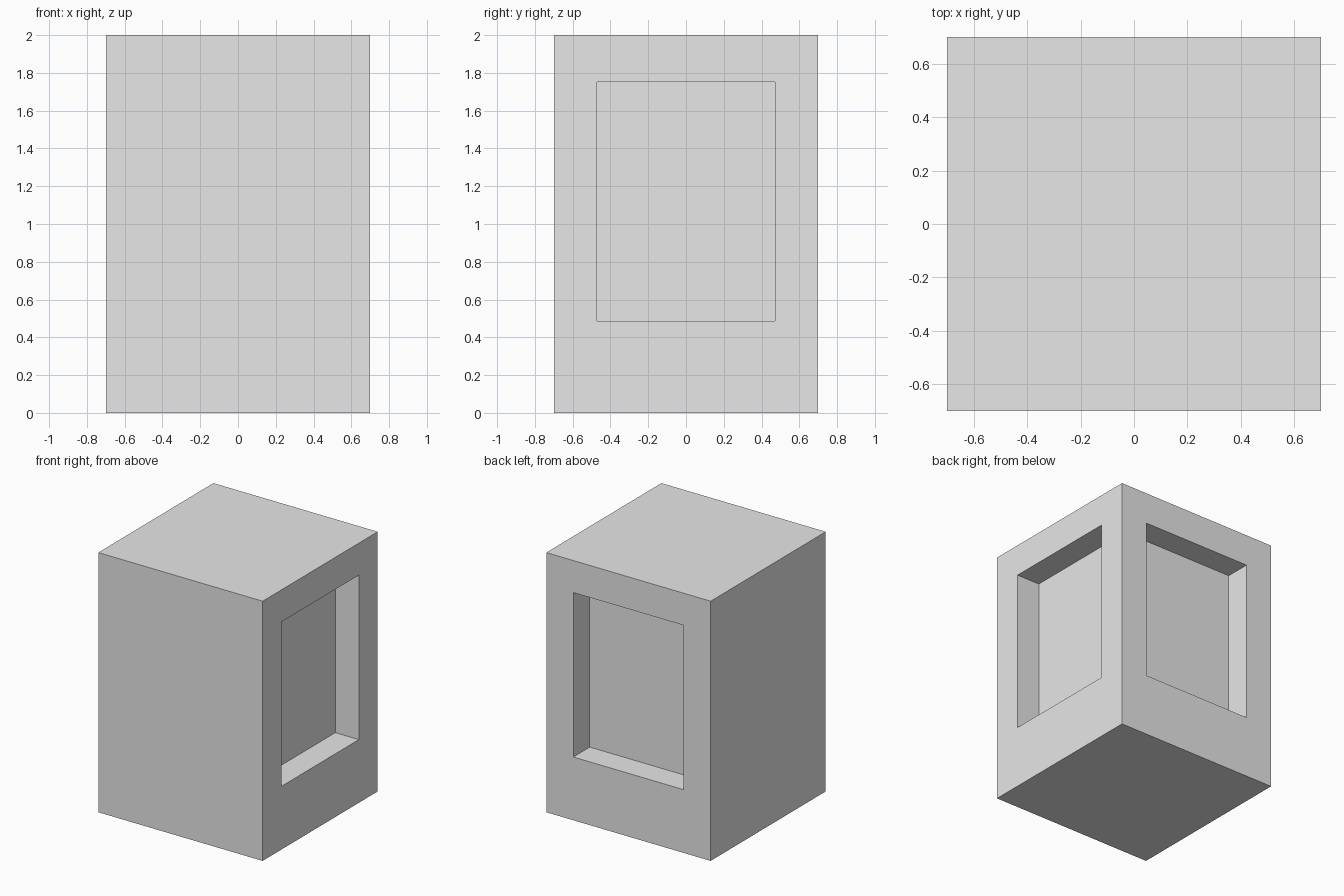
import bpy
import bmesh
from mathutils import Vector

cube = bpy.data.objects.get("Cube")
if cube:
    bpy.data.objects.remove(cube, do_unlink=True)

HALF, HEIGHT = 0.7, 2.0
OPEN_HALF, SILL, HEAD = 0.47, 0.487, 1.753
DEPTH = 0.2

grey = bpy.data.materials.new("plain_grey")
grey.use_nodes = True
colour = (0.8, 0.8, 0.8, 1)
grey.diffuse_color = colour
grey.node_tree.nodes["Principled BSDF"].inputs["Base Color"].default_value = colour

# Solid block
bm = bmesh.new()
bmesh.ops.create_cube(bm, size=1)
for v in bm.verts:
    v.co = Vector((v.co.x * 2 * HALF, v.co.y * 2 * HALF, (v.co.z + 0.5) * HEIGHT))


def recess(normal):
    """Inset the wall facing normal into a window opening and push it inwards."""
    wall = max(bm.faces, key=lambda f: f.normal.dot(normal) * f.calc_area())
    bmesh.ops.inset_individual(bm, faces=[wall], thickness=0.1)
    side = normal.cross(Vector((0, 0, 1)))

    def fit(offset):
        middle = wall.calc_center_median().z
        for v in wall.verts:
            across = OPEN_HALF if v.co.dot(side) > 0 else -OPEN_HALF
            v.co = normal * (HALF - offset) + side * across + Vector(
                (0, 0, HEAD if v.co.z > middle else SILL))

    # Opening outline first, then the sunken panel with its reveals
    fit(0)
    bmesh.ops.inset_individual(bm, faces=[wall], thickness=0.05)
    fit(DEPTH)


bm.normal_update()
for direction in (Vector((1, 0, 0)), Vector((0, 1, 0))):
    recess(direction)
    bm.normal_update()

mesh = bpy.data.meshes.new("recessed_block")
bm.to_mesh(mesh)
bm.free()
mesh.materials.append(grey)
block = bpy.data.objects.new("recessed_block", mesh)
bpy.context.collection.objects.link(block)
